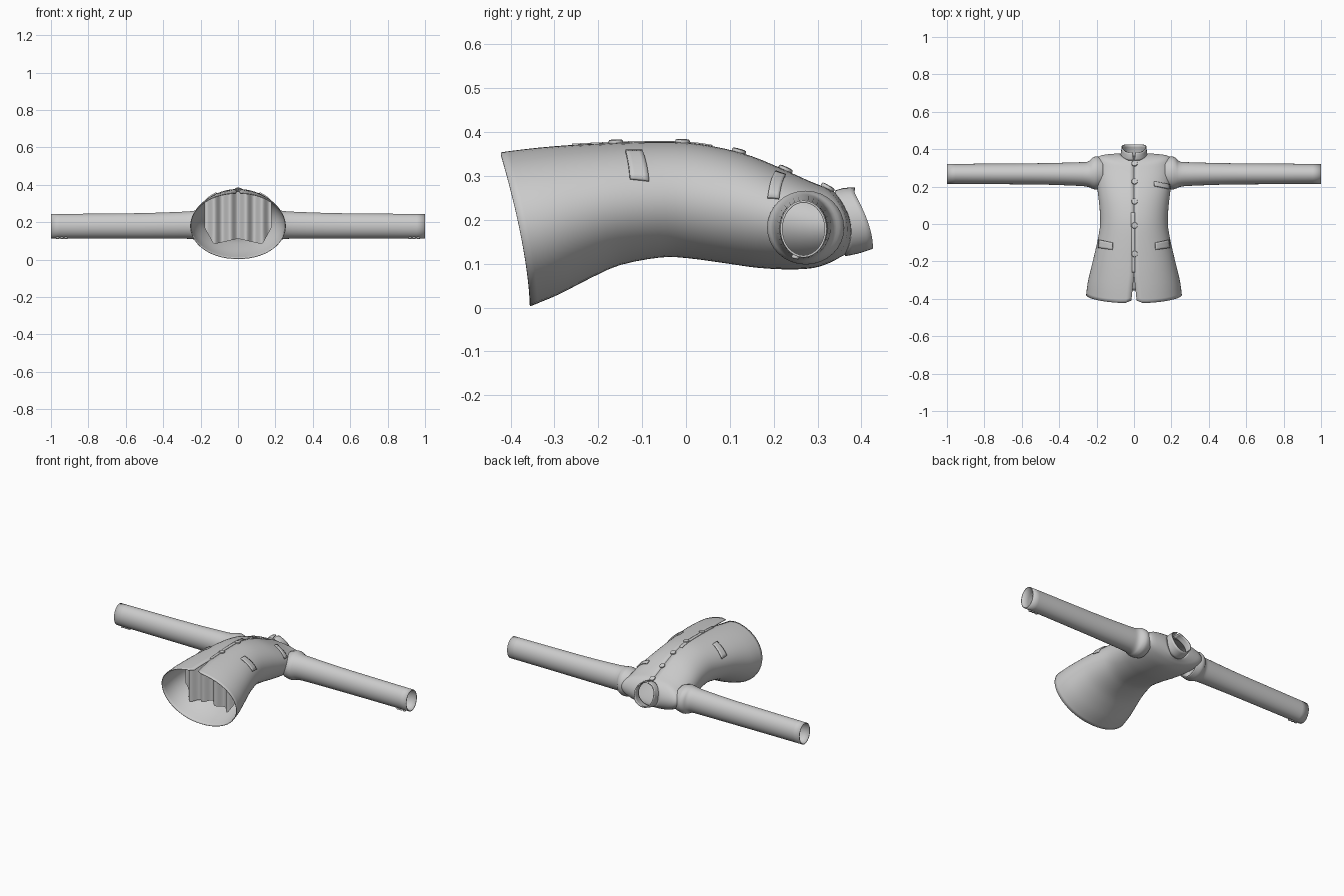
import bpy, bmesh, math
from mathutils import Vector
from mathutils.bvhtree import BVHTree

if "Cube" in bpy.data.objects:
    bpy.data.objects.remove(bpy.data.objects["Cube"])

cloth = bpy.data.materials.new("grey_cloth")
cloth.diffuse_color = (0.6, 0.6, 0.6, 1)
cloth.use_nodes = True
cloth.node_tree.nodes["Principled BSDF"].inputs["Base Color"].default_value = cloth.diffuse_color


def make(name, verts, faces, thick=0.0, offset=-1, angle=40):
    me = bpy.data.meshes.new(name)
    me.from_pydata([tuple(v) for v in verts], [], faces)
    me.materials.append(cloth)
    ob = bpy.data.objects.new(name, me)
    bpy.context.collection.objects.link(ob)
    bm = bmesh.new()
    bm.from_mesh(me)
    bmesh.ops.recalc_face_normals(bm, faces=bm.faces)
    bm.to_mesh(me)
    bm.free()
    if thick:
        m = ob.modifiers.new("thickness", 'SOLIDIFY')
        m.thickness, m.offset = thick, offset
    bpy.ops.object.select_all(action='DESELECT')
    ob.select_set(True)
    bpy.context.view_layer.objects.active = ob
    bpy.ops.object.shade_smooth_by_angle(angle=math.radians(angle))
    return ob


def grid_faces(rows, cols, wrap=False):
    n = cols if wrap else cols - 1
    return [(r * cols + c, r * cols + (c + 1) % cols,
             (r + 1) * cols + (c + 1) % cols, (r + 1) * cols + c)
            for r in range(rows - 1) for c in range(n)]


def smooth(keys, steps):
    """Spline through rows of numbers."""
    out = []
    for i in range(len(keys) - 1):
        a, b, c, d = (keys[max(0, min(len(keys) - 1, i + k))] for k in (-1, 0, 1, 2))
        for s in range(steps):
            t = s / steps
            out.append([0.5 * (2 * q + (r - p) * t + (2 * p - 5 * q + 4 * r - w) * t * t
                               + (3 * q - p - 3 * r + w) * t ** 3)
                        for p, q, r, w in zip(a, b, c, d)])
    return out + [list(keys[-1])]


def ring(row, n=56):
    """Open loop from the front edge round the back; ends part by the gap."""
    yf, zf, yb, zb, w, bulge, gap = row
    g = max(gap, 0) / w
    pts = []
    for k in range(n + 1):
        a = g + (2 * math.pi - 2 * g) * k / n
        s, f = math.sin(a), (1 + math.cos(a)) / 2
        x = w * math.copysign(abs(s) ** 0.95, s)
        y = yb + (yf - yb) * f ** 1.5 + bulge * s * s
        if gap > 0 and f > 0.5:      # rounded corners of the front slit
            y += gap * 1.5 * math.exp(-(x / 0.03) ** 2)
        pts.append(Vector((x, y, zb + (zf - zb) * f)))
    return pts


# coat body: front y,z  back y,z  half width  shoulder rise  slit
rows = smooth([
    (-.424, .356, -.355, .003, .256, 0, .012),
    (-.35, .364, -.29, .03, .247, 0, .006),
    (-.27, .370, -.22, .066, .230, 0, 0),
    (-.19, .374, -.15, .097, .212, 0, 0),
    (-.10, .377, -.06, .114, .192, 0, 0),
    (0, .376, 0, .113, .181, 0, 0),
    (.08, .364, .09, .101, .184, 0, 0),
    (.15, .345, .16, .091, .192, 0, 0),
    (.22, .316, .23, .087, .200, .005, 0),
    (.28, .289, .29, .090, .202, .02, 0),
    (.315, .275, .33, .103, .190, .035, 0),
    (.33, .267, .35, .114, .130, .03, 0),
    (.338, .264, .362, .120, .072, .022, 0)], 3)
verts = [p for r in rows for p in ring(r)]
body = make("coat_body", verts, grid_faces(len(rows), 57), 0.004, angle=60)
tree = BVHTree.FromPolygons(verts, grid_faces(len(rows), 57))


def on_body(x, y, lift=0.0):
    p, n, _, _ = tree.ray_cast(Vector((x, y, 1)), Vector((0, 0, -1)))
    if n.z < 0:
        n = -n
    return p + n * lift, n


# stand collar, parted at the front
collar = [(.336, .264, .362, .120, .070, .012, .003),
          (.355, .270, .392, .126, .066, .008, .004),
          (.375, .271, .425, .137, .064, .004, .007)]
make("collar", [p for r in smooth(collar, 2) for p in ring(r, 40)],
     grid_faces(5, 41), 0.006, 0)


def patch(name, corners, lift, thick, nu=8, nv=4):
    """Cloth piece laid on the front: corners run round the outline."""
    a, b, c, d = [Vector(q) for q in corners]
    pts = []
    for j in range(nv + 1):
        for i in range(nu + 1):
            u, v = i / nu, j / nv
            q = a.lerp(b, u).lerp(d.lerp(c, u), v)
            pts.append(on_body(q.x, q.y, lift)[0])
    return make(name, pts, grid_faces(nv + 1, nu + 1), thick, 0)


# pocket flaps, breast pocket and front overlap
for s, side in ((1, "left"), (-1, "right")):
    patch("hip_flap_" + side, [(s * .112, -.10), (s * .183, -.085),
                               (s * .187, -.128), (s * .114, -.138)], .003, .008)
patch("breast_pocket", [(.106, .226), (.186, .212), (.186, .186), (.108, .202)], .003, .008)
patch("front_overlap", [(-.016, .06), (.004, .06), (.004, -.26), (-.010, -.26)], .001, .004, 3, 24)


def button(name, pos, normal, r, h):
    rot = normal.to_track_quat('Z', 'Y')
    prof = [(r * .85, -h * .4), (r, h * .3), (r * .9, h * .85), (r * .6, h)]
    n = 16
    pts = [pos + rot @ Vector((q * math.cos(2 * math.pi * k / n),
                               q * math.sin(2 * math.pi * k / n), z))
           for q, z in prof for k in range(n)]
    faces = grid_faces(len(prof), n, True)
    faces += [tuple(range(n)), tuple(range(3 * n, 4 * n))]
    make(name, pts, faces, angle=50)


# front buttons
for i, y in enumerate((.322, .226, .120, -.008, -.160)):
    p, n = on_body(.003, y)
    button("front_button_%d" % (i + 1), p, n, .017, .008)

# sleeves: x, centre y, radius y, centre z, radius z
sleeve = smooth([(.165, .272, .080, .180, .076), (.20, .273, .088, .182, .084),
                 (.222, .271, .083, .183, .081), (.245, .266, .068, .185, .075),
                 (.30, .267, .063, .184, .072), (.50, .268, .057, .181, .068),
                 (.75, .268, .055, .180, .066), (1.0, .268, .053, .179, .065)], 4)
N = 32
for s, side in ((1, "left"), (-1, "right")):
    pts = [(s * x, cy + ry * math.cos(2 * math.pi * k / N), cz + rz * math.sin(2 * math.pi * k / N))
           for x, cy, ry, cz, rz in sleeve for k in range(N)]
    make("sleeve_" + side, pts, grid_faces(len(sleeve), N, True), 0.005)
    for i in range(3):      # cuff buttons
        button("cuff_button_%s_%d" % (side, i + 1), Vector((s * (.92 + .022 * i), .25, .117)),
               Vector((0, -.25, -1)).normalized(), .009, .006)

# pleated inner lining hanging behind the hem
pts = []
C = 48
for j in range(5):
    for i in range(C + 1):
        x = -.18 + .36 * i / C
        top = on_body(x, -.27, -.006)[0].z
        low = .112 - .03 * min(1, abs(x) / .13) + .09 * max(0, (abs(x) - .13) / .05)
        pts.append((x, -.27 + .018 * math.cos(x * 2 * math.pi / .085), top + (low - top) * j / 4))
make("inner_lining", pts, grid_faces(5, C + 1), angle=60)
